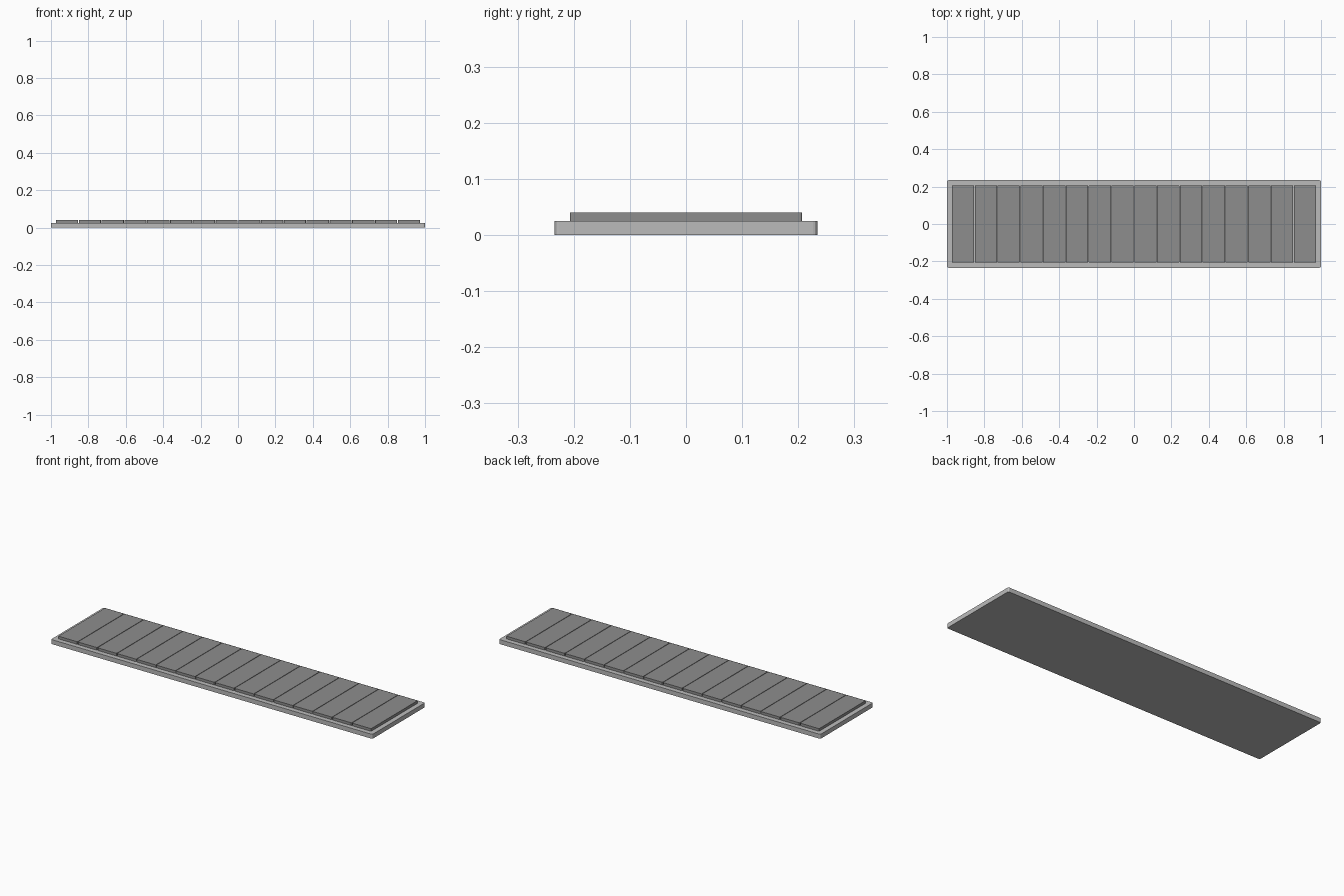
import bpy
import bmesh

if "Cube" in bpy.data.objects:
    bpy.data.objects.remove(bpy.data.objects["Cube"])

LENGTH, WIDTH, BASE_H = 2.0, 0.468, 0.025
DECK_LENGTH, DECK_WIDTH, DECK_TOP = 1.946, 0.414, 0.04
COUNT, GAP = 16, 0.003


def material(name, grey):
    mat = bpy.data.materials.new(name)
    mat.diffuse_color = (grey, grey, grey, 1)
    mat.use_nodes = True
    mat.node_tree.nodes["Principled BSDF"].inputs["Base Color"].default_value = mat.diffuse_color
    return mat


def rounded_slab(name, x, sx, sy, z0, z1, radius, mat):
    """Box with rounded vertical corners."""
    bm = bmesh.new()
    bmesh.ops.create_cube(bm, size=1)
    bmesh.ops.scale(bm, vec=(sx, sy, z1 - z0), verts=bm.verts)
    bmesh.ops.translate(bm, vec=(x, 0, (z0 + z1) / 2), verts=bm.verts)
    upright = [e for e in bm.edges
               if abs(e.verts[0].co.z - e.verts[1].co.z) > 1e-4]
    bmesh.ops.bevel(bm, geom=upright, offset=radius, segments=3,
                    profile=0.5, affect='EDGES')
    mesh = bpy.data.meshes.new(name)
    bm.to_mesh(mesh)
    bm.free()
    mesh.materials.append(mat)
    obj = bpy.data.objects.new(name, mesh)
    bpy.context.collection.objects.link(obj)
    return obj


base_grey = material("base_grey", 0.5)
slat_grey = material("slat_grey", 0.27)

# Base tray
rounded_slab("base_plate", 0, LENGTH, WIDTH, 0, BASE_H, 0.008, base_grey)

# Row of slats separated by hairline gaps
pitch = (DECK_LENGTH + GAP) / COUNT
for i in range(COUNT):
    x = (i - (COUNT - 1) / 2) * pitch
    rounded_slab(f"slat_{i + 1:02d}", x, pitch - GAP, DECK_WIDTH,
                 BASE_H, DECK_TOP, 0.004, slat_grey)
